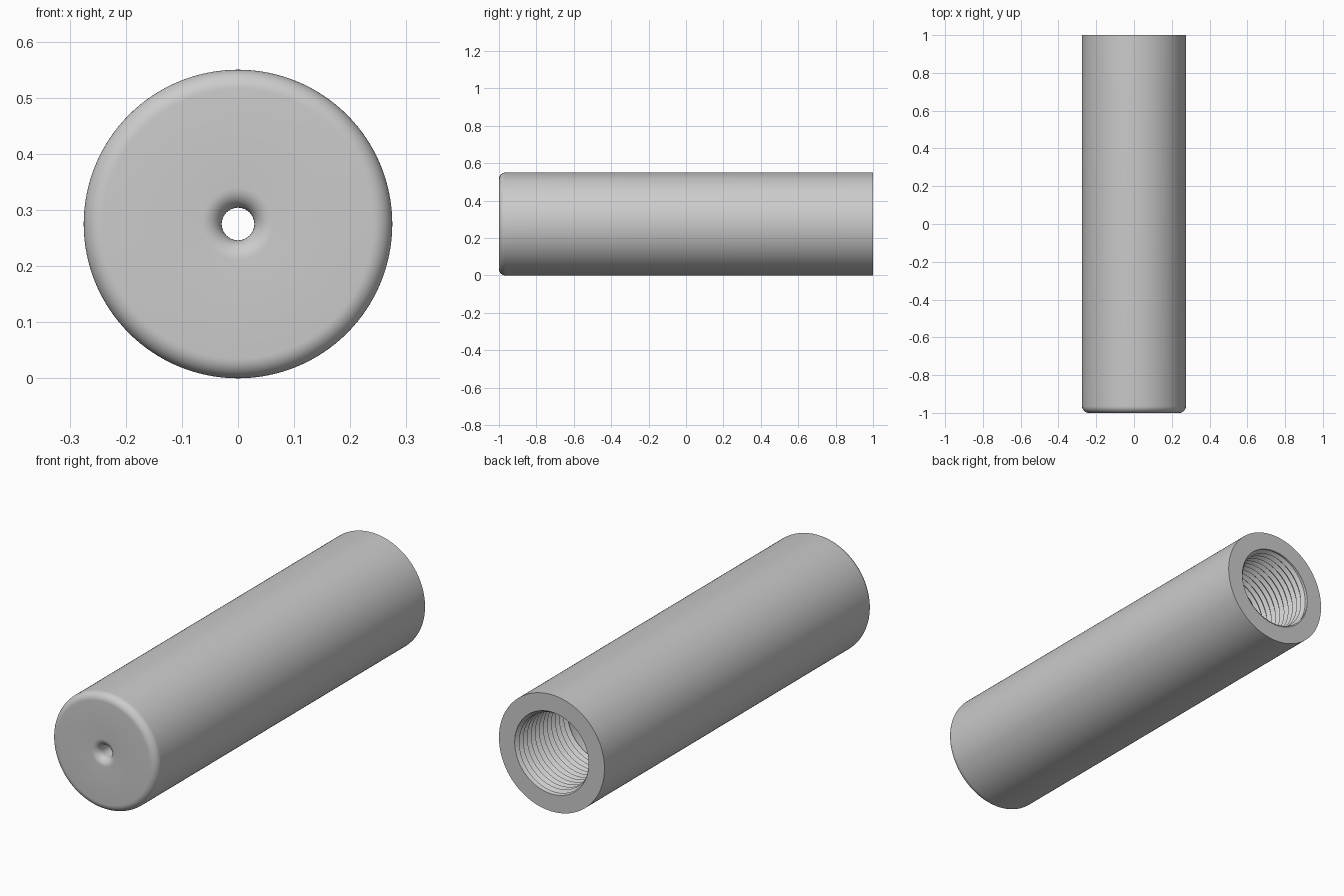
import bpy, bmesh
from math import sin, cos, pi

cube = bpy.data.objects.get("Cube")
if cube:
    bpy.data.objects.remove(cube, do_unlink=True)

SEGMENTS = 128
RADIUS = 0.275
BORE, THREAD_DEPTH, PITCH = 0.193, 0.014, 0.03
THREAD_END, BACK, FRONT = 0.6, 1.0, -1.0
HOLE, FLARE, ROUND = 0.029, 0.035, 0.035

# Plain grey metal
metal = bpy.data.materials.new("grey_metal")
metal.use_nodes = True
colour = (0.6, 0.6, 0.6, 1)
metal.diffuse_color = colour
metal.node_tree.nodes["Principled BSDF"].inputs["Base Color"].default_value = colour

bm = bmesh.new()


def ring_point(r, y, j):
    a = 2 * pi * j / SEGMENTS
    return bm.verts.new((r * cos(a), y, RADIUS + r * sin(a)))


def skin(rows):
    for a, b in zip(rows, rows[1:]):
        for j in range(SEGMENTS):
            bm.faces.new((a[j], a[j + 1], b[j + 1], b[j]))


def arc(cr, cy, size, start, end, steps=10):
    angles = [start + (end - start) * i / steps for i in range(steps + 1)]
    return [(cr + size * cos(a), cy + size * sin(a)) for a in angles]


# Tube wall: chamber, flared front hole, rounded front rim, flat back
profile = [(BORE, THREAD_END), (BORE, -0.85), (HOLE, -0.85)]
profile += arc(HOLE + FLARE, FRONT + FLARE, FLARE, pi, 1.5 * pi)
profile += arc(RADIUS - ROUND, FRONT + ROUND, ROUND, -pi / 2, 0)
profile += [(RADIUS, BACK), (BORE, BACK)]
skin([[ring_point(r, y, j) for j in range(SEGMENTS + 1)] for r, y in profile])


# Helical internal thread, fading out at both ends
def thread_point(k, j):
    y = BACK - PITCH * (k / 2 + j / SEGMENTS)
    y = min(BACK, max(THREAD_END, y))
    fade = min(1, (BACK - y) / 0.01, (y - THREAD_END) / 0.01)
    return ring_point(BORE - THREAD_DEPTH * fade * (k % 2), y, j)


turns = int((BACK - THREAD_END) / PITCH) + 1
skin([[thread_point(k, j) for j in range(SEGMENTS + 1)]
      for k in range(-3, 2 * turns + 2)])

bmesh.ops.remove_doubles(bm, verts=bm.verts, dist=0.00002)
bmesh.ops.recalc_face_normals(bm, faces=bm.faces)
mesh = bpy.data.meshes.new("threaded_tube")
bm.to_mesh(mesh)
bm.free()
mesh.materials.append(metal)

tube = bpy.data.objects.new("threaded_tube", mesh)
bpy.context.collection.objects.link(tube)
bpy.ops.object.select_all(action="DESELECT")
tube.select_set(True)
bpy.context.view_layer.objects.active = tube
bpy.ops.object.shade_smooth_by_angle(angle=pi / 6)
